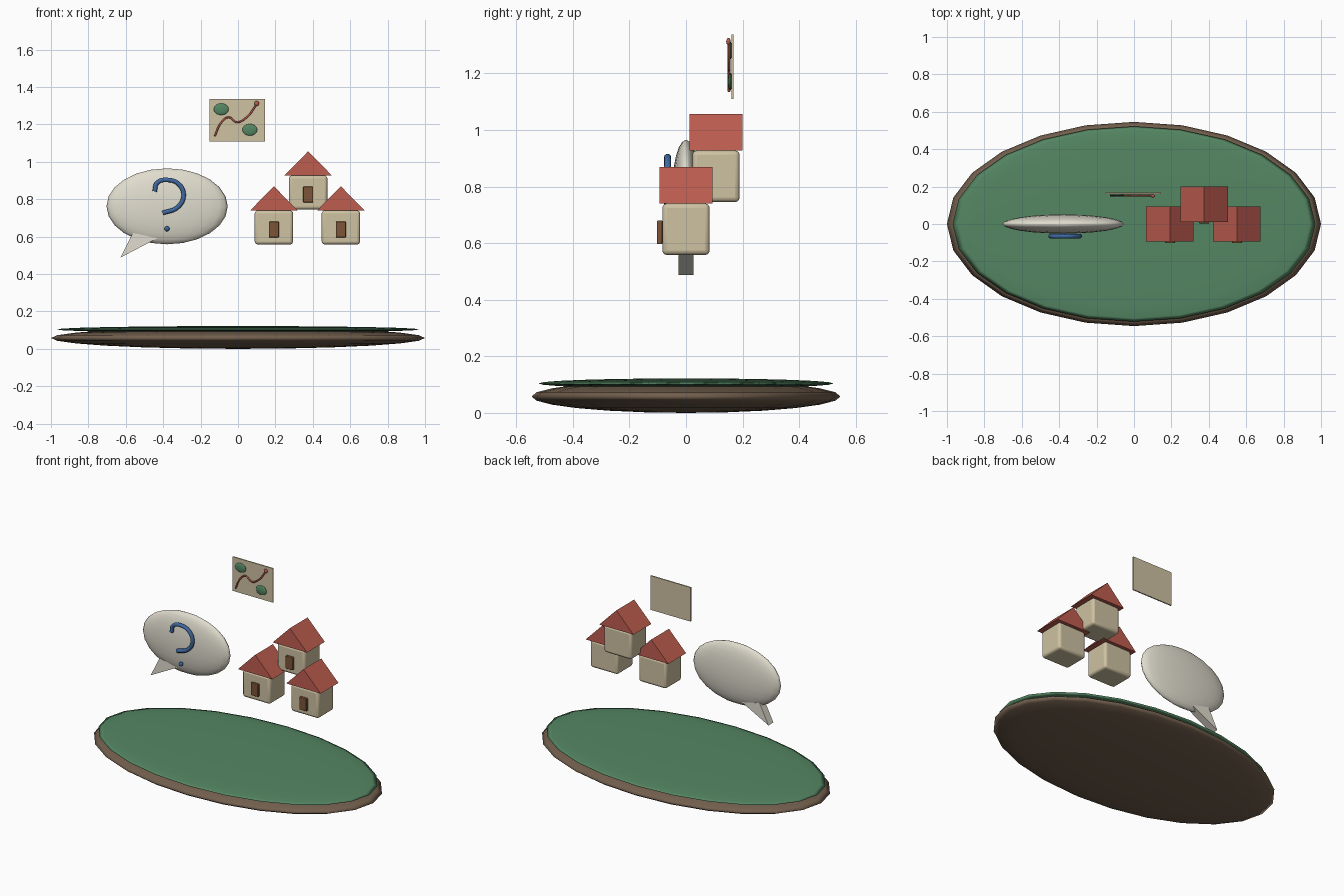
import bpy, bmesh, math

if "Cube" in bpy.data.objects:
    bpy.data.objects.remove(bpy.data.objects["Cube"])


def mat(name, c):
    m = bpy.data.materials.new(name)
    m.diffuse_color = (*c, 1)
    m.use_nodes = True
    m.node_tree.nodes["Principled BSDF"].inputs["Base Color"].default_value = m.diffuse_color
    return m


EARTH = mat("earth", (0.17, 0.115, 0.075))
GRASS = mat("grass", (0.09, 0.24, 0.125))
IVORY = mat("ivory", (0.75, 0.72, 0.62))
CREAM = mat("cream", (0.62, 0.54, 0.36))
RED = mat("red", (0.52, 0.11, 0.08))
BLUE = mat("blue", (0.05, 0.14, 0.36))
WOOD = mat("wood", (0.2, 0.09, 0.04))


def ellipsoid(name, loc, r, m, seg=24, rings=12):
    bpy.ops.mesh.primitive_uv_sphere_add(segments=seg, ring_count=rings, radius=1, location=loc)
    o = bpy.context.object
    o.name = name
    o.scale = r
    bpy.ops.object.transform_apply(location=False, rotation=False, scale=True)
    bpy.ops.object.shade_smooth()
    o.data.materials.append(m)
    return o


def box(name, loc, size, m, bevel=0.0):
    bpy.ops.mesh.primitive_cube_add(size=1, location=loc)
    o = bpy.context.object
    o.name = name
    o.scale = size
    bpy.ops.object.transform_apply(location=False, rotation=False, scale=True)
    o.data.materials.append(m)
    if bevel:
        b = o.modifiers.new("bevel", 'BEVEL')
        b.width = bevel
        b.segments = 3
        bpy.ops.object.shade_smooth_by_angle(angle=math.radians(40))
    return o


def prism(name, pts, y0, y1, m):
    """Extrude an x-z outline along y."""
    bm = bmesh.new()
    a = [bm.verts.new((x, y0, z)) for x, z in pts]
    b = [bm.verts.new((x, y1, z)) for x, z in pts]
    bm.faces.new(a)
    bm.faces.new(b[::-1])
    n = len(pts)
    for i in range(n):
        bm.faces.new((a[i], b[i], b[(i + 1) % n], a[(i + 1) % n]))
    bmesh.ops.recalc_face_normals(bm, faces=bm.faces)
    me = bpy.data.meshes.new(name)
    bm.to_mesh(me)
    bm.free()
    me.materials.append(m)
    o = bpy.data.objects.new(name, me)
    bpy.context.collection.objects.link(o)
    return o


def tube(name, pts, y, r, m):
    """Round tube along a smooth x-z path."""
    cu = bpy.data.curves.new(name, 'CURVE')
    cu.dimensions = '3D'
    cu.bevel_depth = r
    cu.bevel_resolution = 3
    cu.use_fill_caps = True
    s = cu.splines.new('BEZIER')
    s.bezier_points.add(len(pts) - 1)
    for p, (x, z) in zip(s.bezier_points, pts):
        p.co = (x, y, z)
        p.handle_left_type = p.handle_right_type = 'AUTO'
    s.resolution_u = 8
    cu.materials.append(m)
    o = bpy.data.objects.new(name, cu)
    bpy.context.collection.objects.link(o)
    bpy.ops.object.select_all(action='DESELECT')
    o.select_set(True)
    bpy.context.view_layer.objects.active = o
    bpy.ops.object.convert(target='MESH')


# island base
ellipsoid("earth_base", (0, 0, 0.058), (1.0, 0.546, 0.058), EARTH)
ellipsoid("grass_top", (0, 0, 0.104), (0.97, 0.522, 0.018), GRASS)

# speech bubble with question mark
ellipsoid("speech_bubble", (-0.379, 0, 0.762), (0.324, 0.051, 0.203), IVORY)
prism("bubble_tail", [(-0.628, 0.488), (-0.562, 0.62), (-0.43, 0.592)], -0.026, 0.026, IVORY)
tube("question_hook", [(-0.446, 0.842), (-0.432, 0.888), (-0.376, 0.903), (-0.316, 0.88),
                       (-0.291, 0.818), (-0.323, 0.757), (-0.403, 0.726)], -0.065, 0.0125, BLUE)
ellipsoid("question_dot", (-0.38, -0.06, 0.642), (0.014, 0.014, 0.014), BLUE, 16, 8)

# three houses
for i, (x, y, z) in enumerate([(0.192, 0, 0.558), (0.55, 0, 0.558), (0.375, 0.106, 0.745)]):
    box(f"house_body_{i}", (x, y, z + 0.091), (0.205, 0.167, 0.182), CREAM, 0.016)
    prism(f"house_roof_{i}", [(x - 0.127, z + 0.182), (x + 0.127, z + 0.182), (x, z + 0.311)],
          y - 0.094, y + 0.094, RED)
    box(f"house_door_{i}", (x, y - 0.093, z + 0.08), (0.054, 0.019, 0.084), WOOD, 0.004)

# map sheet with patches, route and marker
box("map_sheet", (-0.003, 0.164, 1.223), (0.297, 0.008, 0.228), CREAM)
for i, (x, z) in enumerate([(-0.09, 1.281), (0.063, 1.171)]):
    ellipsoid(f"map_patch_{i}", (x, 0.156, z), (0.04, 0.008, 0.031), GRASS)
tube("map_route", [(-0.125, 1.136), (-0.087, 1.213), (-0.05, 1.238), (-0.007, 1.212),
                   (0.043, 1.235), (0.1, 1.308)], 0.152, 0.005, RED)
ellipsoid("map_marker", (0.1, 0.15, 1.312), (0.013, 0.008, 0.013), RED, 16, 8)
